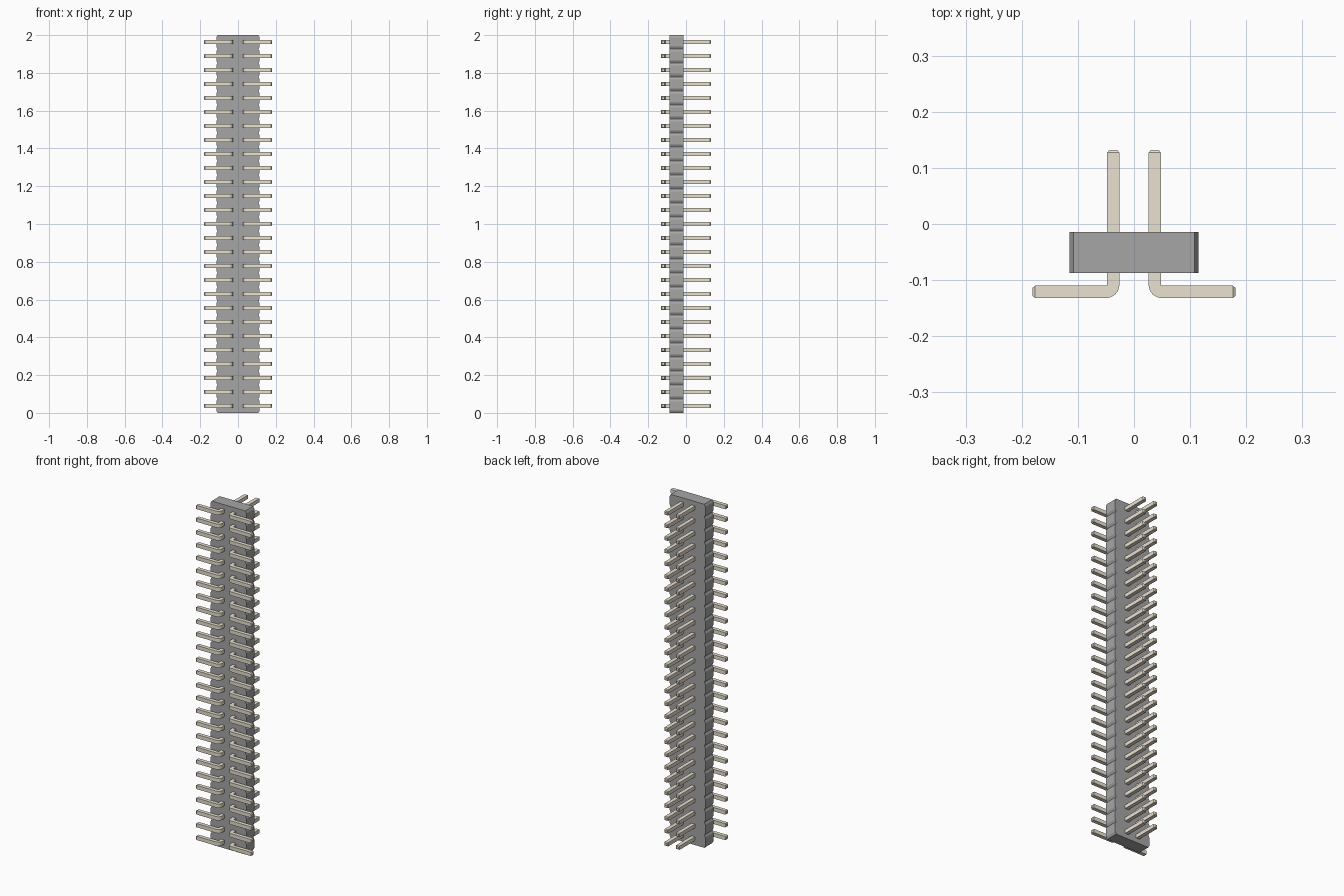
import bpy, bmesh, math
from mathutils import Vector

if "Cube" in bpy.data.objects:
    bpy.data.objects.remove(bpy.data.objects["Cube"])

COUNT = 27
PITCH = 2 / COUNT


def finish(name, bm, color):
    bmesh.ops.recalc_face_normals(bm, faces=bm.faces)
    mesh = bpy.data.meshes.new(name)
    bm.to_mesh(mesh)
    bm.free()
    obj = bpy.data.objects.new(name, mesh)
    bpy.context.collection.objects.link(obj)
    mat = bpy.data.materials.new(name + "_material")
    mat.diffuse_color = (*color, 1)
    mat.use_nodes = True
    mat.node_tree.nodes["Principled BSDF"].inputs["Base Color"].default_value = mat.diffuse_color
    mesh.materials.append(mat)
    return obj


# Housing: notched outline in xz, extruded through y
W, NOTCH_X, NOTCH_Z = 0.115, 0.007, 0.013
right = []
for i in range(COUNT):
    z0, z1 = i * PITCH, (i + 1) * PITCH
    if i == 0:
        right.append((W - NOTCH_X, z0))
    right += [(W, z0 + NOTCH_Z), (W, z1 - NOTCH_Z), (W - NOTCH_X, z1)]
outline = right + [(-x, z) for x, z in reversed(right)]
bm = bmesh.new()
face = bm.faces.new([bm.verts.new((x, -0.0875, z)) for x, z in outline])
ext = bmesh.ops.extrude_face_region(bm, geom=[face])
bmesh.ops.translate(bm, vec=(0, 0.0735, 0),
                    verts=[v for v in ext["geom"] if isinstance(v, bmesh.types.BMVert)])
finish("housing", bm, (0.38, 0.38, 0.38))

# Bent pin: square sections swept along an L path with tapered tips
H, R, TIP = 0.011, 0.002, 0.005
CX, FOOT_Y, END_X, END_Y = 0.037, -0.121, 0.181, 0.132
pivot = Vector((CX + H + R, FOOT_Y + H + R, 0))
sections = [(Vector((CX, END_Y, 0)), 0, H - 0.004), (Vector((CX, END_Y - TIP, 0)), 0, H)]
for i in range(7):
    a = math.radians(90) * i / 6
    sections.append((pivot - Vector((math.cos(a), math.sin(a), 0)) * (H + R), a, H))
sections += [(Vector((END_X - TIP, FOOT_Y, 0)), math.pi / 2, H),
             (Vector((END_X, FOOT_Y, 0)), math.pi / 2, H - 0.004)]
bm = bmesh.new()
rings = []
for centre, a, h in sections:
    side = Vector((math.cos(a), math.sin(a), 0))
    rings.append([bm.verts.new(centre + side * s * h + Vector((0, 0, t * h + PITCH / 2)))
                  for s, t in ((-1, -1), (1, -1), (1, 1), (-1, 1))])
for r0, r1 in zip(rings, rings[1:]):
    for j in range(4):
        k = (j + 1) % 4
        bm.faces.new((r0[j], r0[k], r1[k], r1[j]))
bm.faces.new(rings[0])
bm.faces.new(rings[-1])
pins = finish("pins", bm, (0.82, 0.76, 0.64))
bpy.context.view_layer.objects.active = pins
pins.select_set(True)
bpy.ops.object.shade_smooth_by_angle(angle=math.radians(25))

# Two mirrored rows, repeated up the housing
mirror = pins.modifiers.new("rows", "MIRROR")
mirror.use_axis[0] = True
array = pins.modifiers.new("repeat", "ARRAY")
array.count = COUNT
array.use_relative_offset = False
array.use_constant_offset = True
array.constant_offset_displace = (0, 0, PITCH)
